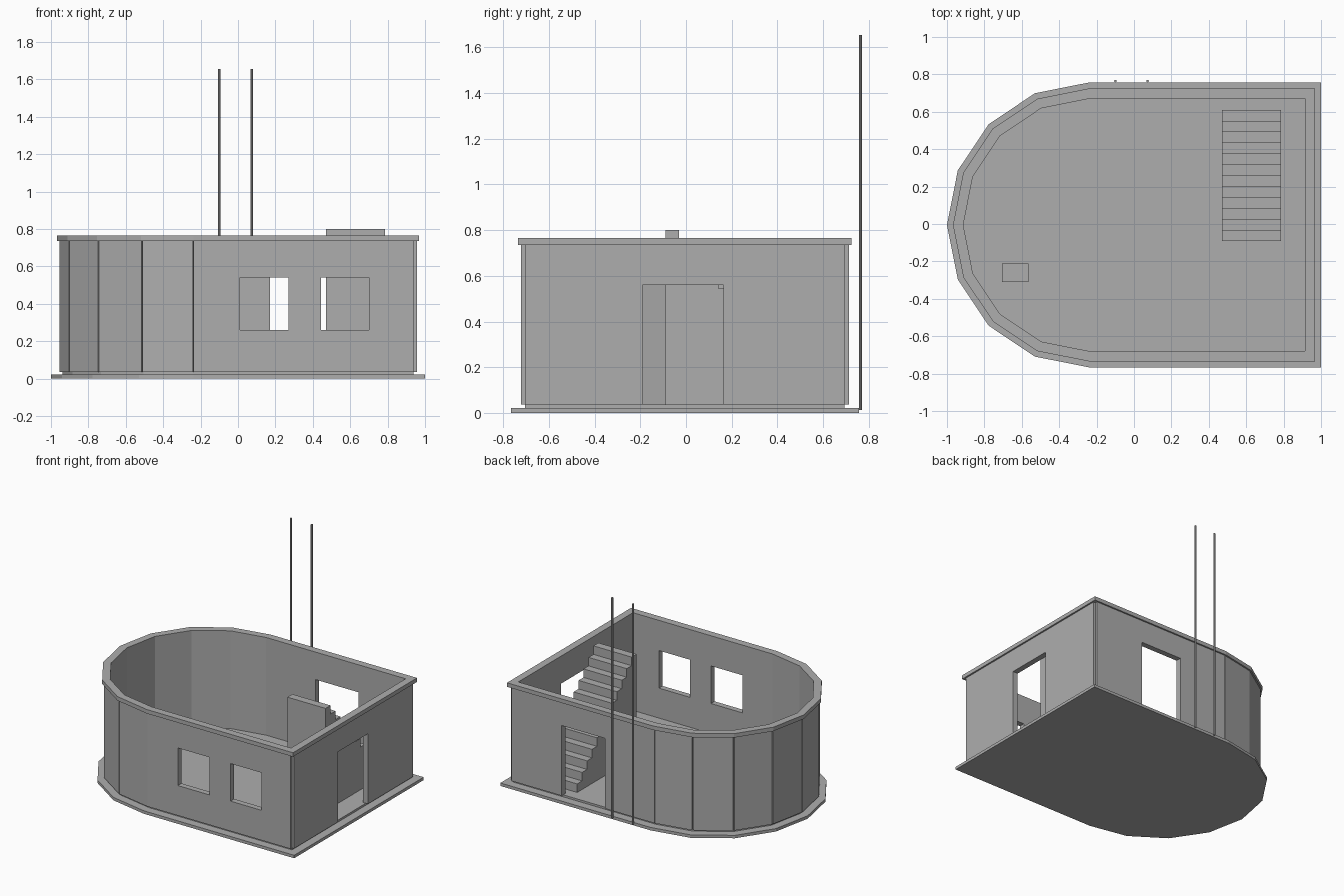
import bpy, bmesh, math
from mathutils import Vector

default = bpy.data.objects.get("Cube")
if default:
    bpy.data.objects.remove(default, do_unlink=True)

grey = bpy.data.materials.new("plain_grey")
grey.use_nodes = True
grey.diffuse_color = (0.42, 0.42, 0.42, 1)
grey.node_tree.nodes["Principled BSDF"].inputs["Base Color"].default_value = grey.diffuse_color

CX, CY = -0.238, -0.005      # centre of the rounded end
FLOOR, WALL_TOP, TOP = 0.037, 0.735, 0.765


def outline(r):
    """D-shaped plan, counterclockwise: straight end at +x, eight-sided arc at -x."""
    end = r - CX
    arc = [math.radians(90 + 22.5 * i) for i in range(9)]
    points = [(CX + r * math.cos(a), CY + r * math.sin(a)) for a in arc]
    return [(end, CY + r)] + points + [(end, CY - r)]


def finish(name, bm):
    bmesh.ops.recalc_face_normals(bm, faces=bm.faces)
    mesh = bpy.data.meshes.new(name)
    bm.to_mesh(mesh)
    bm.free()
    mesh.materials.append(grey)
    obj = bpy.data.objects.new(name, mesh)
    bpy.context.scene.collection.objects.link(obj)
    return obj


def prism(name, points, offset):
    """Extrude a closed loop of 3D points by an offset."""
    bm = bmesh.new()
    face = bm.faces.new([bm.verts.new(p) for p in points])
    new = bmesh.ops.extrude_face_region(bm, geom=[face])["geom"]
    bmesh.ops.translate(bm, vec=offset, verts=[v for v in new if isinstance(v, bmesh.types.BMVert)])
    return finish(name, bm)


def plan(name, points, z0, z1):
    return prism(name, [(x, y, z0) for x, y in points], (0, 0, z1 - z0))


def box(name, x0, x1, y0, y1, z0, z1):
    return plan(name, [(x0, y0), (x1, y0), (x1, y1), (x0, y1)], z0, z1)


def ring(name, r_out, r_in, z0, z1):
    """Hollow D-shaped wall."""
    bm = bmesh.new()
    loops = [[bm.verts.new((x, y, z)) for x, y in outline(r)]
             for r, z in ((r_out, z0), (r_out, z1), (r_in, z1), (r_in, z0))]
    n = len(loops[0])
    for k in range(4):
        a, b = loops[k], loops[(k + 1) % 4]
        for i in range(n):
            j = (i + 1) % n
            bm.faces.new((a[i], a[j], b[j], b[i]))
    return finish(name, bm)


def cut(obj, cutters):
    for c in cutters:
        mod = obj.modifiers.new("opening", "BOOLEAN")
        mod.operation = "DIFFERENCE"
        mod.solver = "EXACT"
        mod.object = c
    bpy.context.view_layer.update()
    graph = bpy.context.evaluated_depsgraph_get()
    mesh = bpy.data.meshes.new_from_object(obj.evaluated_get(graph))
    obj.modifiers.clear()
    obj.data = mesh


# Ground slab and floor
plan("ground_slab", outline(0.762), 0, 0.022)
plan("floor", outline(0.70), 0.022, FLOOR)

# Openings: two front windows, one back door, one side door
openings = [
    box("window_cutter_a", 0.01, 0.27, -0.9, -0.6, 0.26, 0.54),
    box("window_cutter_b", 0.445, 0.70, -0.9, -0.6, 0.26, 0.54),
    box("back_door_cutter", 0.17, 0.525, 0.6, 0.9, FLOOR, 0.56),
    box("side_door_cutter", 0.8, 1.1, -0.19, 0.165, FLOOR, 0.56),
]

# Wall core
cut(ring("wall_core", 0.70, 0.675, FLOOR, WALL_TOP), openings)

# Cladding panels, one per wall side, leaving open joints at the corners
core = outline(0.70)
for i, (x0, y0) in enumerate(core):
    x1, y1 = core[(i + 1) % len(core)]
    normal = Vector((y1 - y0, x0 - x1, 0)).normalized()
    panel = prism(f"wall_panel_{i + 1}",
                  [(x0, y0, FLOOR), (x1, y1, FLOOR), (x1, y1, WALL_TOP), (x0, y0, WALL_TOP)],
                  normal * 0.018)
    if max(abs(normal.x), abs(normal.y)) > 0.999:
        cut(panel, openings)

for c in openings:
    bpy.data.objects.remove(c, do_unlink=True)

# Coping around the top of the wall
ring("wall_coping", 0.73, 0.675, WALL_TOP, TOP)

# Solid staircase climbing toward the front
steps, y_low, y_high, stair_top = 12, 0.61, -0.09, 0.80
going, rise = (y_high - y_low) / steps, (stair_top - FLOOR) / steps
profile = [(y_high, FLOOR), (y_low, FLOOR)]
for s in range(steps):
    z = FLOOR + (s + 1) * rise
    profile += [(y_low + s * going, z), (y_low + (s + 1) * going, z)]
prism("staircase", [(0.47, y, z) for y, z in profile], (0.315, 0, 0))

# Small block on the floor
box("floor_block", -0.705, -0.565, -0.31, -0.21, FLOOR, 0.11)

# Tall poles standing against the back wall
for side, x in (("right", -0.10), ("left", 0.073)):
    ring_points = [(x + 0.007 * math.cos(k * math.pi / 4), 0.764 + 0.007 * math.sin(k * math.pi / 4))
                   for k in range(8)]
    plan(f"{side}_pole", ring_points, 0.012, 1.655)
